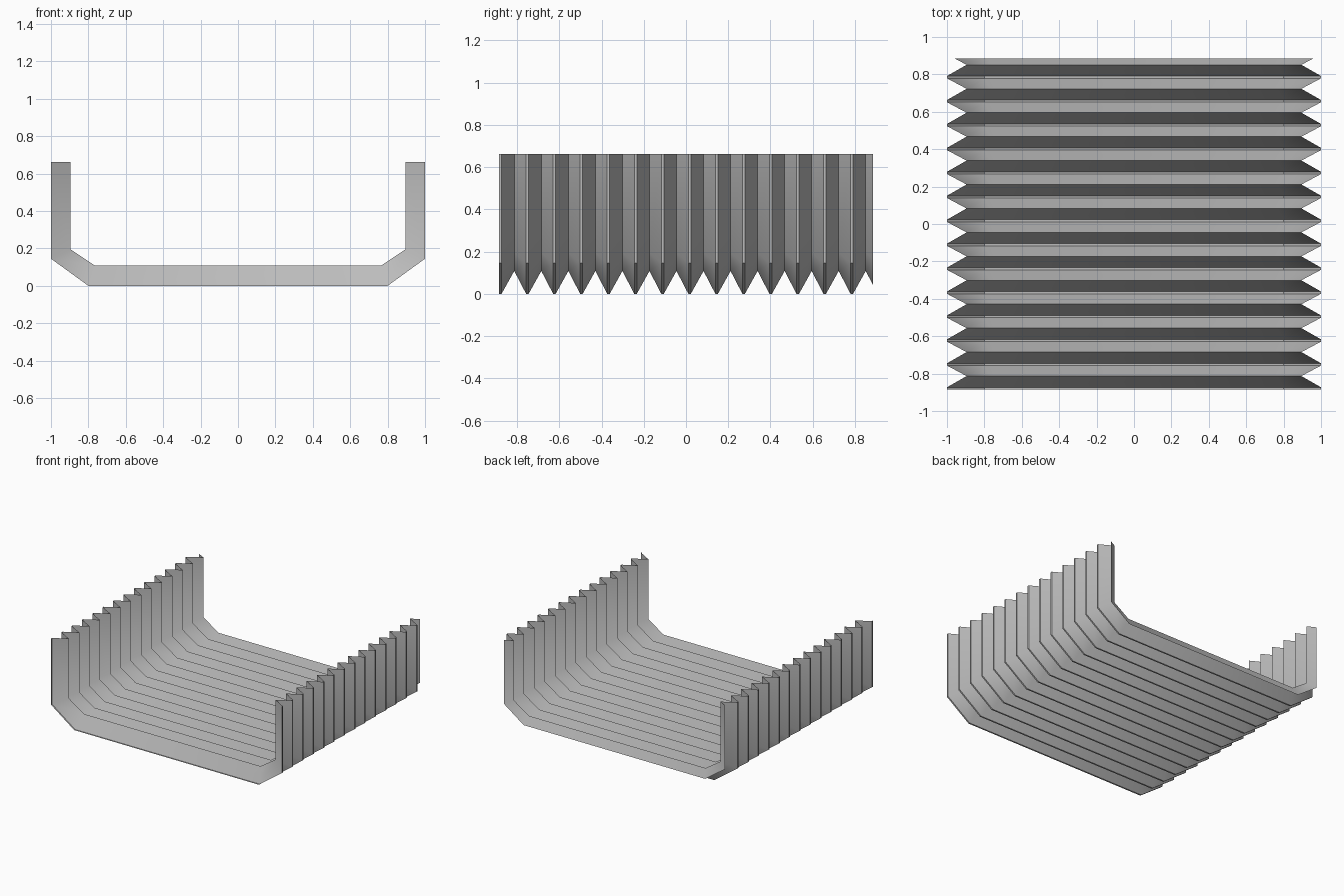
import bpy
import bmesh
import math

cube = bpy.data.objects.get("Cube")
if cube:
    bpy.data.objects.remove(cube, do_unlink=True)

# One plain grey
grey = bpy.data.materials.new("light grey")
grey.use_nodes = True
colour = (0.5, 0.5, 0.5, 1)
grey.diffuse_color = colour
grey.node_tree.nodes["Principled BSDF"].inputs["Base Color"].default_value = colour

# Half U profiles (x, z): outer crest line and inner fold line
OUTER = [(1.0, 0.663), (1.0, 0.145), (0.8, 0.0)]
INNER = [(0.895, 0.663), (0.895, 0.195), (0.765, 0.108)]
PLEATS = 14
PITCH = 0.128
CREST = 0.012      # flat width of each outer crest
RISE = 0.060       # depth along y from crest to inner fold
START = -0.885
END = 0.885


def profile(t):
    """Whole U outline, t = 0 at the outer crest and 1 at the inner fold."""
    half = [(a[0] + (b[0] - a[0]) * t, a[1] + (b[1] - a[1]) * t)
            for a, b in zip(OUTER, INNER)]
    return [(-x, z) for x, z in half] + half[::-1]


# Pleat stations along the length
stations = []
for i in range(PLEATS):
    y = START + PITCH * i
    stations += [(y, 0), (y + CREST, 0), (y + CREST + RISE, 1)]
# The last pleat is cut short at the back
last_fold = stations[-1][0]
stations.append((END, 1 - (END - last_fold) / (PITCH - CREST - RISE)))

# Skin the folded sheet between neighbouring outlines
bm = bmesh.new()
rows = [[bm.verts.new((x, y, z)) for x, z in profile(t)] for y, t in stations]
for a, b in zip(rows, rows[1:]):
    for j in range(len(a) - 1):
        bm.faces.new((a[j], a[j + 1], b[j + 1], b[j]))

mesh = bpy.data.meshes.new("pleated_channel")
bm.to_mesh(mesh)
bm.free()
mesh.materials.append(grey)
channel = bpy.data.objects.new("pleated_channel", mesh)
bpy.context.collection.objects.link(channel)

# Smooth along the bends, sharp on the folds
bpy.ops.object.select_all(action="DESELECT")
channel.select_set(True)
bpy.context.view_layer.objects.active = channel
bpy.ops.object.shade_smooth_by_angle(angle=math.radians(30))
